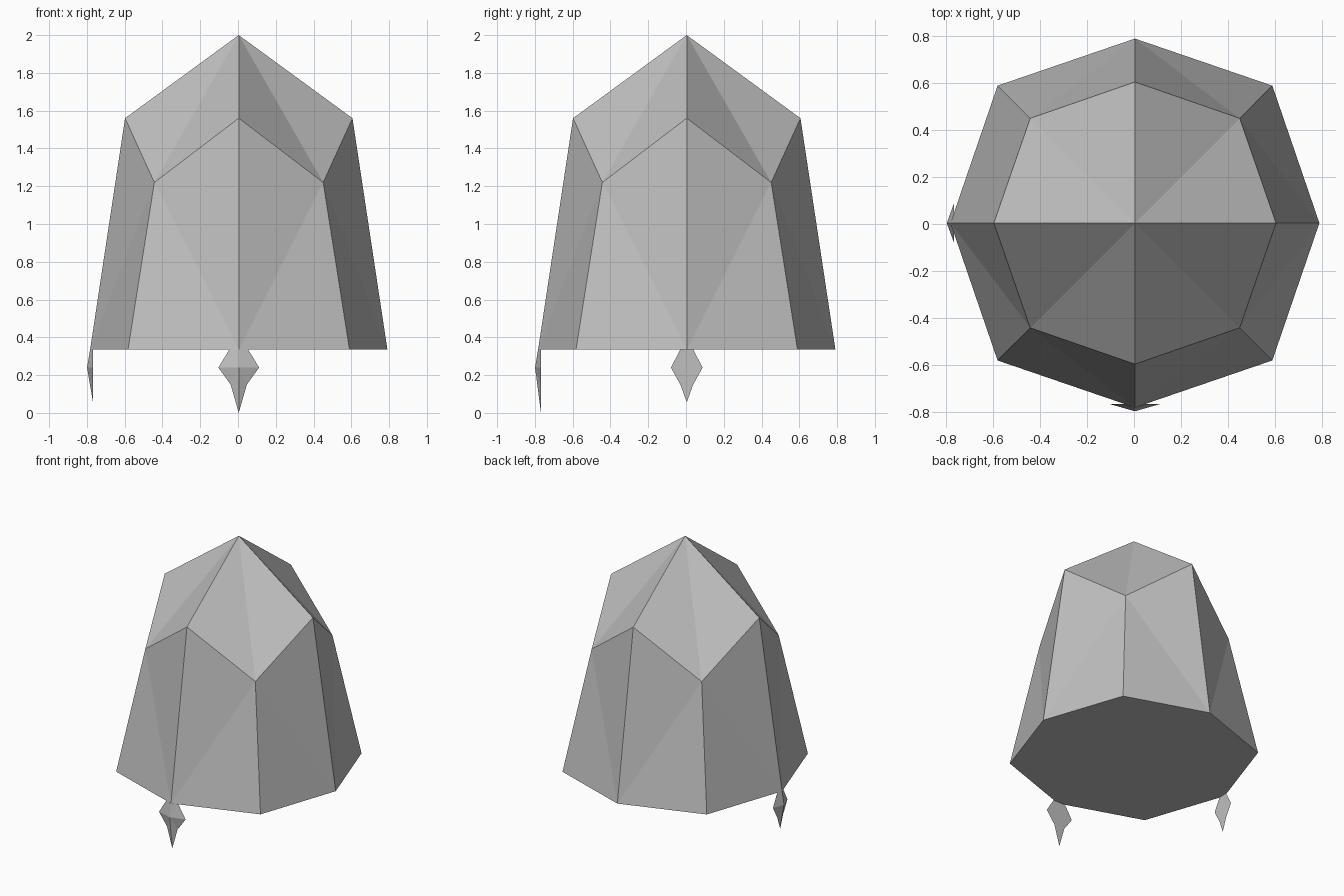
import bpy
import bmesh
from math import cos, sin, pi
from mathutils import Matrix, Vector

cube = bpy.data.objects.get("Cube")
if cube:
    bpy.data.objects.remove(cube, do_unlink=True)

CENTRE = Vector((0.004, 0.004, 0))
RIM_Z = 0.335

grey = bpy.data.materials.new("plain_grey")
grey.use_nodes = True
colour = (0.52, 0.52, 0.52, 1)
grey.diffuse_color = colour
bsdf = grey.node_tree.nodes["Principled BSDF"]
bsdf.inputs["Base Color"].default_value = colour
bsdf.inputs["Roughness"].default_value = 0.8


def finish(bm, name, turn=0):
    """Turn a bmesh into a flat-shaded object."""
    bmesh.ops.recalc_face_normals(bm, faces=bm.faces)
    bm.transform(Matrix.Translation(CENTRE) @ Matrix.Rotation(turn, 4, "Z"))
    mesh = bpy.data.meshes.new(name)
    bm.to_mesh(mesh)
    bm.free()
    mesh.materials.append(grey)
    obj = bpy.data.objects.new(name, mesh)
    bpy.context.collection.objects.link(obj)
    return obj


def ring(bm, straight, diagonal):
    """Eight points alternating between two (radius, height) pairs."""
    points = []
    for i in range(8):
        r, z = diagonal if i % 2 else straight
        points.append(bm.verts.new((r * cos(i * pi / 4), r * sin(i * pi / 4), z)))
    return points


def make_dome():
    bm = bmesh.new()
    low = ring(bm, (0.787, RIM_Z), (0.829, RIM_Z))
    high = ring(bm, (0.602, 1.56), (0.632, 1.22))
    apex = bm.verts.new((0, 0, 2))
    for i in range(8):
        j = (i + 1) % 8
        # Pointed cap
        bm.faces.new((high[i], high[j], apex))
        # Walls, each folded from the low cap corner to the rim
        c, d = (i, j) if i % 2 == 0 else (j, i)
        bm.faces.new((low[c], low[d], high[d]))
        bm.faces.new((low[c], high[d], high[c]))
    # Flat underside
    bm.faces.new(low)
    finish(bm, "dome")


def make_spike(name, wing, neck, notch, tip_z, turn):
    """Half star hanging under the rim: ridged outside, flat inside."""
    bm = bmesh.new()
    back = -0.772
    top = bm.verts.new((0, -0.787, RIM_Z))
    ridge = bm.verts.new((0, -0.803, 0.24))
    tip = bm.verts.new((0, back, tip_z))
    outline = ((neck, RIM_Z), (wing, 0.24), (notch, 0.15))
    sides = []
    for s in (-1, 1):
        pts = [bm.verts.new((s * x, back, z)) for x, z in outline]
        sides.append(pts)
        chain = [top] + pts + [tip]
        for a, b in zip(chain, chain[1:]):
            bm.faces.new((ridge, a, b))
    left, right = sides
    # Flat inner side and top
    bm.faces.new(left + [tip] + right[::-1])
    bm.faces.new((top, left[0], right[0]))
    finish(bm, name, turn)


make_dome()
make_spike("front_spike", 0.108, 0.05, 0.043, 0.005, 0)
make_spike("right_spike", 0.084, 0.034, 0.034, 0.057, -pi / 2)

# Rest the lowest tip on the ground
for obj in bpy.data.objects:
    if obj.name == "front_spike":
        obj.data.update()
        for v in obj.data.vertices:
            if v.co.z < 0.01:
                v.co.z = 0
